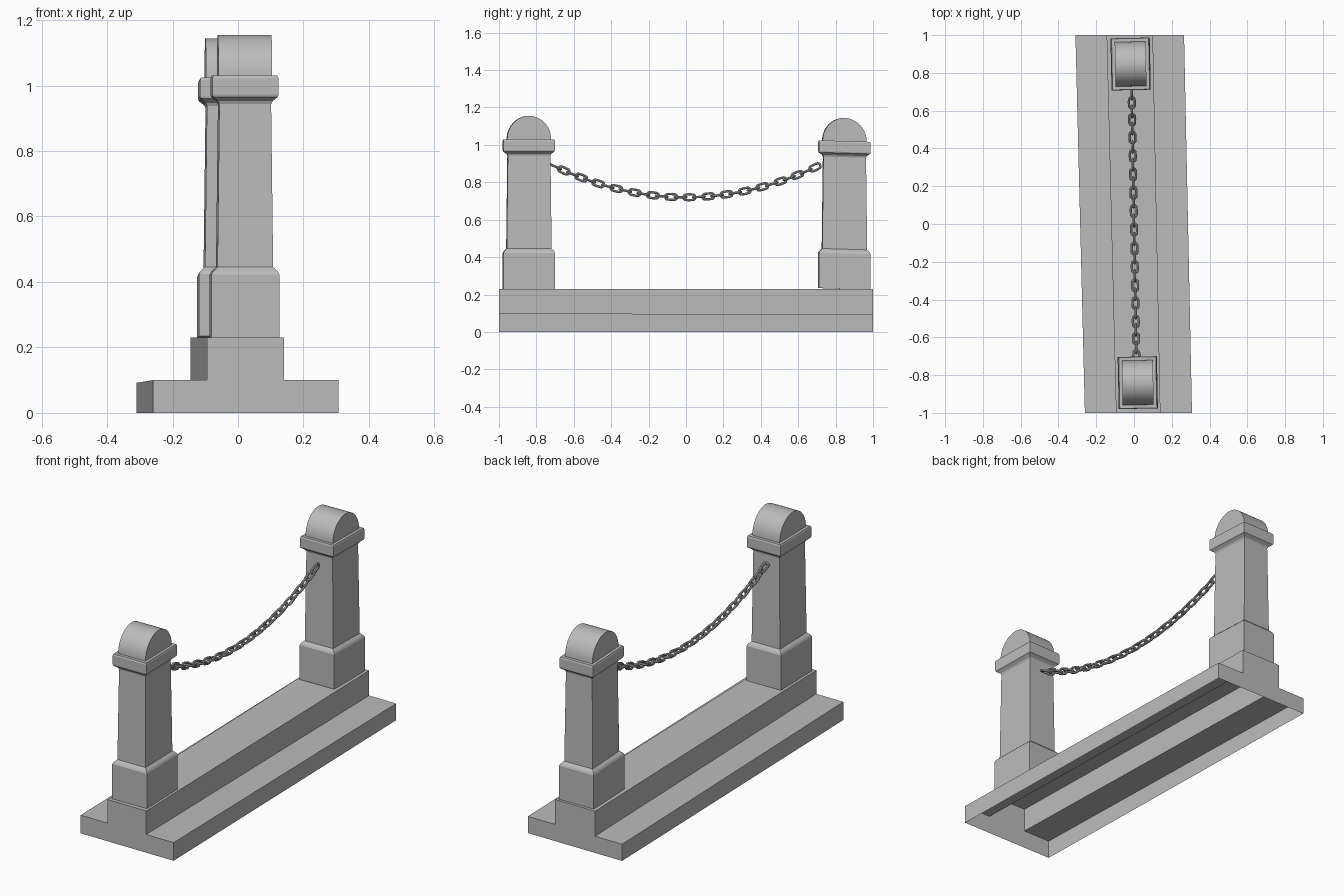
import bpy
import bmesh
import math
from mathutils import Matrix, Vector

cube = bpy.data.objects.get("Cube")
if cube:
    bpy.data.objects.remove(cube)

stone = bpy.data.materials.new("grey_stone")
stone.use_nodes = True
GREY = (0.5, 0.5, 0.5, 1)
stone.diffuse_color = GREY
stone.node_tree.nodes["Principled BSDF"].inputs["Base Color"].default_value = GREY


def finish(bm, name, smooth=False):
    """Turn a bmesh into a finished object."""
    bmesh.ops.recalc_face_normals(bm, faces=bm.faces)
    mesh = bpy.data.meshes.new(name)
    bm.to_mesh(mesh)
    bm.free()
    mesh.materials.append(stone)
    obj = bpy.data.objects.new(name, mesh)
    bpy.context.collection.objects.link(obj)
    if smooth:
        bpy.ops.object.select_all(action="DESELECT")
        obj.select_set(True)
        bpy.context.view_layer.objects.active = obj
        bpy.ops.object.shade_smooth_by_angle(angle=math.radians(35))
    return obj


def loft(bm, rings, closed=True):
    """Bridge matching rings of points with quads; return the vertex rings."""
    loops = [[bm.verts.new(p) for p in ring] for ring in rings]
    n = len(loops[0])
    for a, b in zip(loops, loops[1:]):
        for i in range(n if closed else n - 1):
            j = (i + 1) % n
            bm.faces.new((a[i], a[j], b[j], b[i]))
    return loops


# Stepped base: a hollow shell open underneath, turned slightly
def step_section(y, outer_l, inner_l, inner_r, outer_r, ledge):
    top = 0.23
    points = [(outer_l, 0), (outer_l, ledge), (inner_l, ledge), (inner_l, top),
              (inner_r, top), (inner_r, ledge), (outer_r, ledge), (outer_r, 0)]
    return [(x, y, z) for x, z in points]


bm = bmesh.new()
ends = loft(bm, [step_section(-1, -0.26, -0.095, 0.14, 0.307, 0.10),
                 step_section(1, -0.31, -0.145, 0.10, 0.265, 0.092)], closed=False)
for end in ends:
    bm.faces.new(end)
bmesh.ops.recalc_face_normals(bm, faces=bm.faces)
if max(bm.faces, key=lambda f: f.calc_center_median().z).normal.z < 0:
    bmesh.ops.reverse_faces(bm, faces=bm.faces)
mesh = bpy.data.meshes.new("stepped_base")
bm.to_mesh(mesh)
bm.free()
mesh.materials.append(stone)
bpy.context.collection.objects.link(bpy.data.objects.new("stepped_base", mesh))

# Post outline from plinth to cap: height, half width, half depth
POST = [(0.23, 0.104, 0.138), (0.422, 0.104, 0.138), (0.432, 0.099, 0.133),
        (0.445, 0.085, 0.120), (0.943, 0.079, 0.114), (0.952, 0.083, 0.118),
        (0.965, 0.099, 0.136), (0.972, 0.101, 0.138), (1.022, 0.101, 0.138),
        (1.030, 0.098, 0.135)]


def place(obj, x, y, lean, squash):
    """Move a post part into position with a slight turn, slope and drop."""
    turn = Matrix.Rotation(0.02, 4, "Z")
    slope = Matrix.Identity(4)
    slope[2][1] = lean
    slope[2][2] = squash
    slope[2][3] = 0.23 * (1 - squash)
    obj.data.transform(Matrix.Translation((x, y, 0)) @ turn @ slope)


def build_post(side, x, y, lean, squash):
    bm = bmesh.new()
    rings = [[(-w, -d, z), (w, -d, z), (w, d, z), (-w, d, z)] for z, w, d in POST]
    loops = loft(bm, rings)
    bm.faces.new(loops[0])
    bm.faces.new(loops[-1])
    place(finish(bm, side + "_post"), x, y, lean, squash)

    # Barrel-shaped top with flat ends
    bm = bmesh.new()
    arc = [math.pi * i / 24 for i in range(25)]
    loops = loft(bm, [[(w, 0.118 * math.cos(a), 1.028 + 0.127 * math.sin(a)) for a in arc]
                      for w in (-0.082, 0.082)])
    for loop in loops:
        bm.faces.new(loop)
    place(finish(bm, side + "_rounded_top", smooth=True), x, y, lean, squash)


build_post("front", 0.02, -0.84, 0, 1)
build_post("back", -0.018, 0.847, -0.03, 0.988)

# One chain link: a torus stretched lengthwise
LINKS = 30
PITCH = 1.484 / LINKS
WIRE = 0.0065
bpy.ops.mesh.primitive_torus_add(major_radius=0.0155, minor_radius=WIRE,
                                 major_segments=16, minor_segments=8)
pattern = bpy.context.object
link_mesh = pattern.data
stretch = (PITCH + 2 * WIRE) / 2 - 0.0155
for v in link_mesh.vertices:
    if abs(v.co.x) > 0.0001:
        v.co.x += math.copysign(stretch, v.co.x)
bpy.data.objects.remove(pattern)

# Hanging chain: links alternate a quarter turn along the sag
HALF = 0.722


def sag(y):
    return Vector((-0.018 * y, y, 0.72 + 0.175 * (y / HALF) ** 2))


samples = [sag(HALF * (i / 200 - 1)) for i in range(401)]
bm = bmesh.new()
travelled = 0
count = 0
for a, b in zip(samples, samples[1:]):
    travelled += (b - a).length
    if travelled < (count + 0.5) * PITCH:
        continue
    along = (b - a).normalized()
    across = along.cross(Vector((0, 0, 1))).normalized()
    axes = Matrix((along, across, along.cross(across))).transposed().to_4x4()
    roll = Matrix.Rotation(math.pi / 2 * (count % 2), 4, "X")
    copy = link_mesh.copy()
    copy.transform(Matrix.Translation(b) @ axes @ roll)
    bm.from_mesh(copy)
    bpy.data.meshes.remove(copy)
    count += 1
finish(bm, "hanging_chain", smooth=True)
